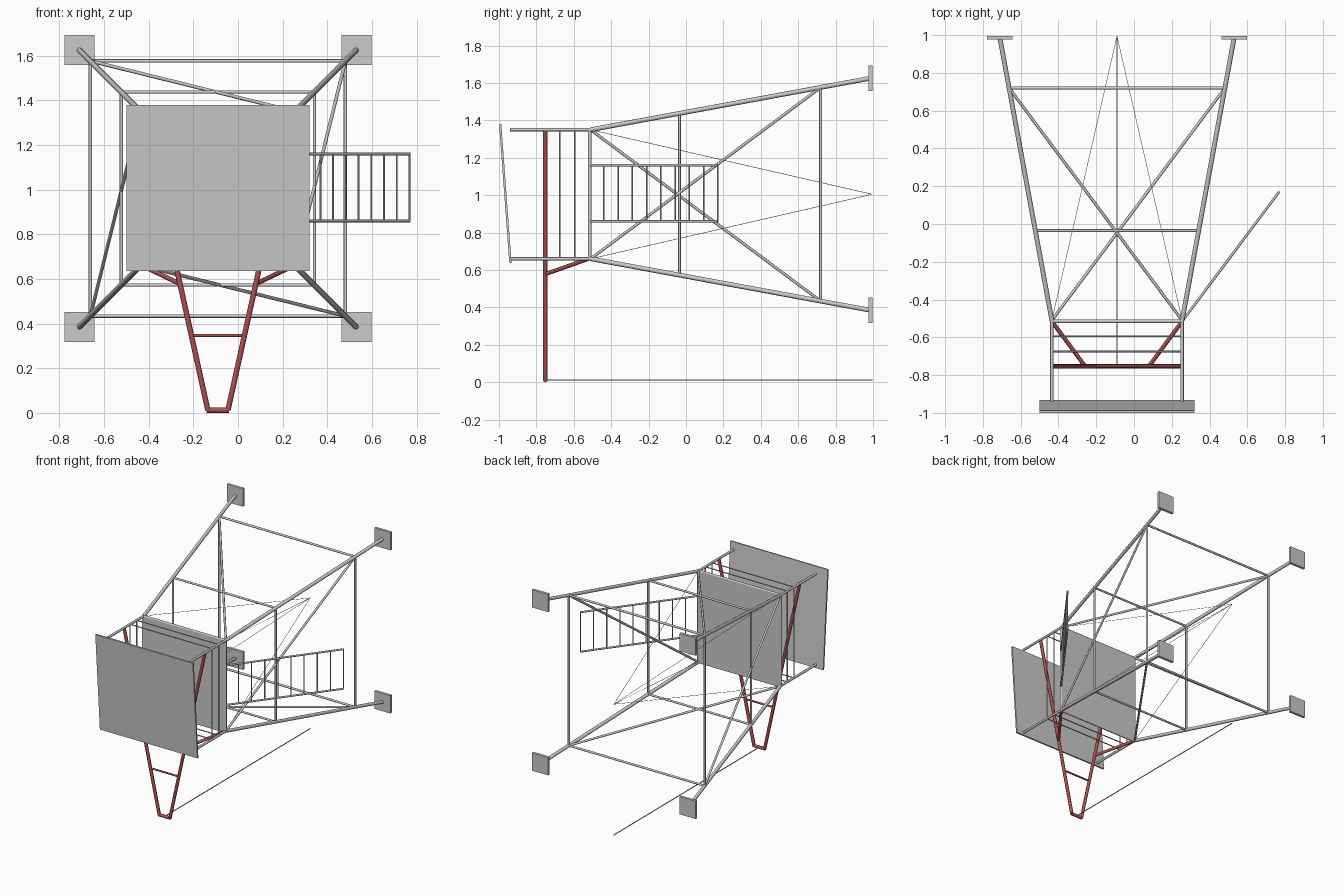
import bpy, bmesh
from math import atan2
from mathutils import Vector, Matrix

if "Cube" in bpy.data.objects:
    bpy.data.objects.remove(bpy.data.objects["Cube"])

CX, CZ = -0.09, 1.005            # tower axis runs along y
CORNERS = [(-1, 1), (1, 1), (1, -1), (-1, -1)]

red = bpy.data.materials.new("red_paint")
red.diffuse_color = (0.42, 0.08, 0.08, 1)
red.use_nodes = True
red.node_tree.nodes["Principled BSDF"].inputs["Base Color"].default_value = red.diffuse_color


def half(y):
    """Half width of the tapering tower at y."""
    return 0.345 + (y + 0.51) * 0.275 / 1.495


def corner(i, y, h=None):
    sx, sz = CORNERS[i % 4]
    h = half(y) if h is None else h
    return Vector((CX + sx * h, y, CZ + sz * h))


def finish(name, bm, mat=None):
    me = bpy.data.meshes.new(name)
    bm.to_mesh(me)
    bm.free()
    ob = bpy.data.objects.new(name, me)
    bpy.context.collection.objects.link(ob)
    if mat:
        me.materials.append(mat)
    return ob


def bars(name, pairs, r, mat=None, sides=8):
    """Straight round bars between pairs of points."""
    bm = bmesh.new()
    for a, b in pairs:
        a, b = Vector(a), Vector(b)
        d = b - a
        m = Matrix.Translation((a + b) / 2) @ d.to_track_quat('Z', 'Y').to_matrix().to_4x4()
        bmesh.ops.create_cone(bm, cap_ends=True, segments=sides, radius1=r, radius2=r,
                              depth=d.length, matrix=m)
    for f in bm.faces:
        f.smooth = len(f.verts) == 4
    for e in bm.edges:
        e.smooth = len(e.link_faces) == 2 and all(f.smooth for f in e.link_faces)
    return finish(name, bm, mat)


def boxes(name, centres, size, tilt=0):
    bm = bmesh.new()
    for c in centres:
        m = Matrix.Translation(c) @ Matrix.Rotation(tilt, 4, 'X') @ Matrix.Diagonal((*size, 1))
        bmesh.ops.create_cube(bm, size=1, matrix=m)
    return finish(name, bm)


def ring(y, h=None):
    return [(corner(i, y, h), corner(i + 1, y, h)) for i in range(4)]


# Legs, foot plates and bracing
bars("tower_legs", [(corner(i, -0.51), corner(i, 0.985)) for i in range(4)], 0.0125)
boxes("foot_plates", [corner(i, 0.986) for i in range(4)], (0.135, 0.02, 0.135))
bars("lower_ring", ring(0.72), 0.008)
bars("middle_ring", ring(-0.035), 0.0075)
bars("diagonal_braces", [(corner(i, 0.72), corner(i + 1, -0.51)) for i in range(4)], 0.008)
bars("guy_wires", [(corner(i, -0.51), (CX, 0.995, CZ)) for i in range(4)], 0.0015, sides=6)

# Platform, posts, railing and sloping roof
boxes("platform_floor", [(CX, -0.515, CZ)], (0.69, 0.018, 0.69))
bars("platform_frame", ring(-0.515, 0.345), 0.01)
bars("roof_posts", [(corner(i, -0.51, 0.345), corner(i, -0.94, 0.345)) for i in range(4)], 0.009)
bars("railings", ring(-0.595, 0.345) + ring(-0.675, 0.345), 0.004)
boxes("roof", [(CX, -0.966, 1.008)], (0.82, 0.012, 0.745), atan2(0.055, 0.745))

# Ladder
top, end = Vector((0.255, -0.515, 0)), Vector((0.768, 0.17, 0))
lo, hi = Vector((0, 0, 0.86)), Vector((0, 0, 1.16))
bars("ladder_rails", [(top + z, end + z) for z in (lo, hi)], 0.007)
steps = [top.lerp(end, k / 9) for k in range(1, 10)]
bars("ladder_rungs", [(p + lo, p + hi) for p in steps], 0.004)

# Red hoist frame with its struts and cable
Y = -0.752
sides = [((CX + s * 0.045, Y, 0.012), (CX + s * 0.34, Y, 1.35)) for s in (-1, 1)]
struts = [((CX + s * 0.17, Y, 0.578), (CX + s * 0.345, -0.515, 0.662)) for s in (-1, 1)]
bars("hoist_frame", sides + [((CX - 0.05, Y, 0.012), (CX + 0.05, Y, 0.012))], 0.012, red)
bars("hoist_struts", struts, 0.011, red)
bars("hoist_crossbar", [((CX - 0.115, Y, 0.347), (CX + 0.115, Y, 0.347))], 0.007, red)
bars("hoist_cable", [((CX, Y, 0.012), (CX, 0.996, 0.012))], 0.0035)
